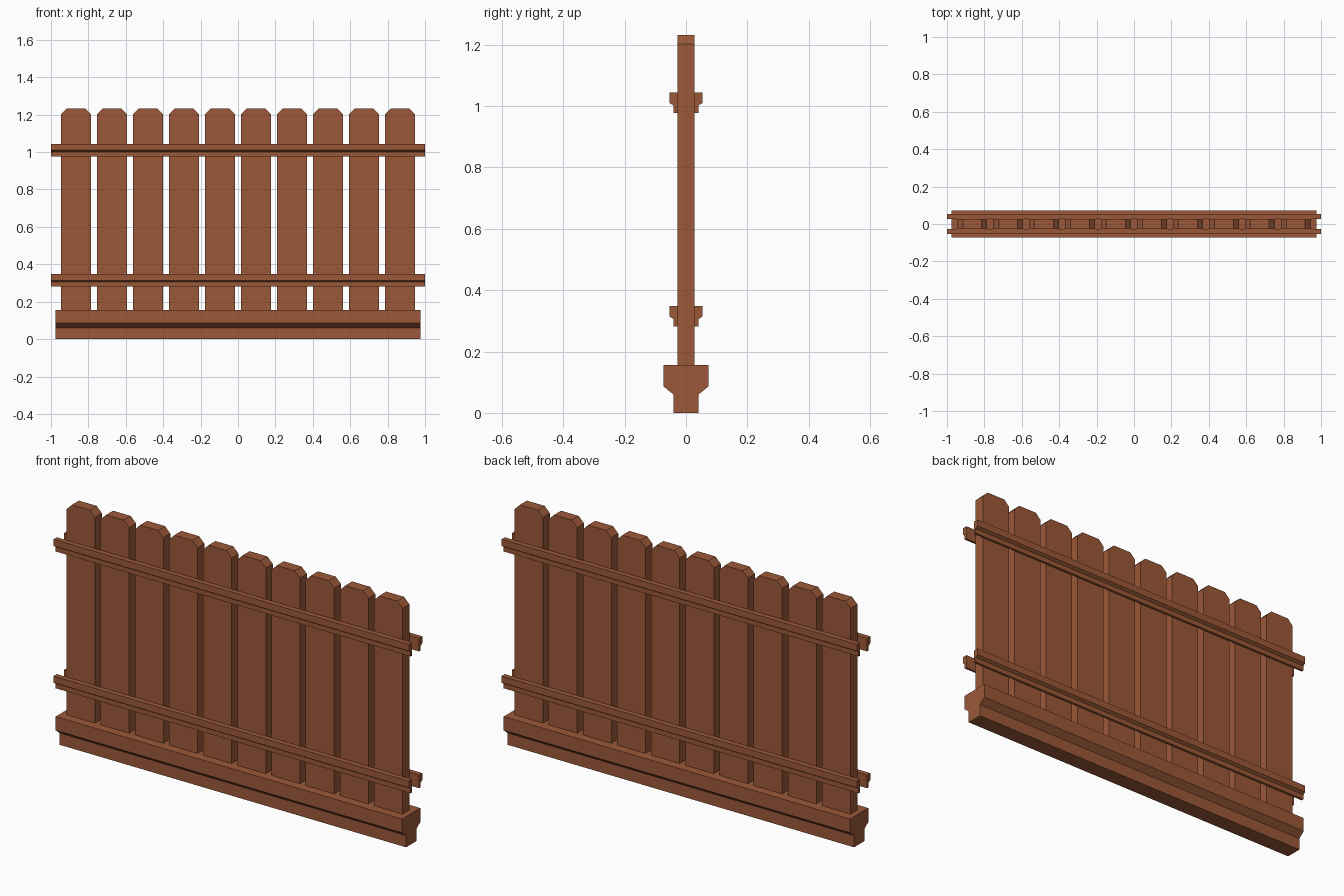
import bpy
import bmesh
from mathutils import Vector

if "Cube" in bpy.data.objects:
    bpy.data.objects.remove(bpy.data.objects["Cube"])

wood = bpy.data.materials.new("brown wood")
wood.diffuse_color = (0.33, 0.099, 0.040, 1)
wood.use_nodes = True
wood.node_tree.nodes["Principled BSDF"].inputs["Base Color"].default_value = wood.diffuse_color


def extrude_profile(name, points, direction):
    """Cap a closed profile and extrude it along a direction."""
    bm = bmesh.new()
    face = bm.faces.new([bm.verts.new(p) for p in points])
    new = bmesh.ops.extrude_face_region(bm, geom=[face])["geom"]
    moved = [v for v in new if isinstance(v, bmesh.types.BMVert)]
    bmesh.ops.translate(bm, verts=moved, vec=Vector(direction))
    bmesh.ops.recalc_face_normals(bm, faces=bm.faces)
    mesh = bpy.data.meshes.new(name)
    bm.to_mesh(mesh)
    bm.free()
    mesh.materials.append(wood)
    obj = bpy.data.objects.new(name, mesh)
    bpy.context.collection.objects.link(obj)
    return obj


# Base beam: wide top that tapers to a narrow foot
half = [(0.041, 0), (0.041, 0.06), (0.073, 0.086), (0.073, 0.156)]
section = half + [(-y, z) for y, z in reversed(half)]
extrude_profile("base_beam", [(-0.975, y, z) for y, z in section], (1.95, 0, 0))

# Pickets with clipped top corners
COUNT, WIDTH, PITCH, THICK = 10, 0.16, 0.1923, 0.056
for i in range(COUNT):
    cx = (i - (COUNT - 1) / 2) * PITCH
    h = WIDTH / 2
    outline = [(-h, 0.15), (h, 0.15), (h, 1.202), (h - 0.03, 1.232),
               (-h + 0.03, 1.232), (-h, 1.202)]
    extrude_profile(f"picket_{i + 1}",
                    [(cx + x, -THICK / 2, z) for x, z in outline], (0, THICK, 0))

# Stepped rails, two on each side of the pickets
rail = [(0.028, 0), (0.040, 0), (0.040, 0.024), (0.054, 0.033),
        (0.054, 0.067), (0.028, 0.067)]
for level, z0 in (("lower", 0.281), ("upper", 0.977)):
    for side, s in (("front", -1), ("back", 1)):
        extrude_profile(f"{level}_{side}_rail",
                        [(-1, s * y, z0 + z) for y, z in rail], (2, 0, 0))
